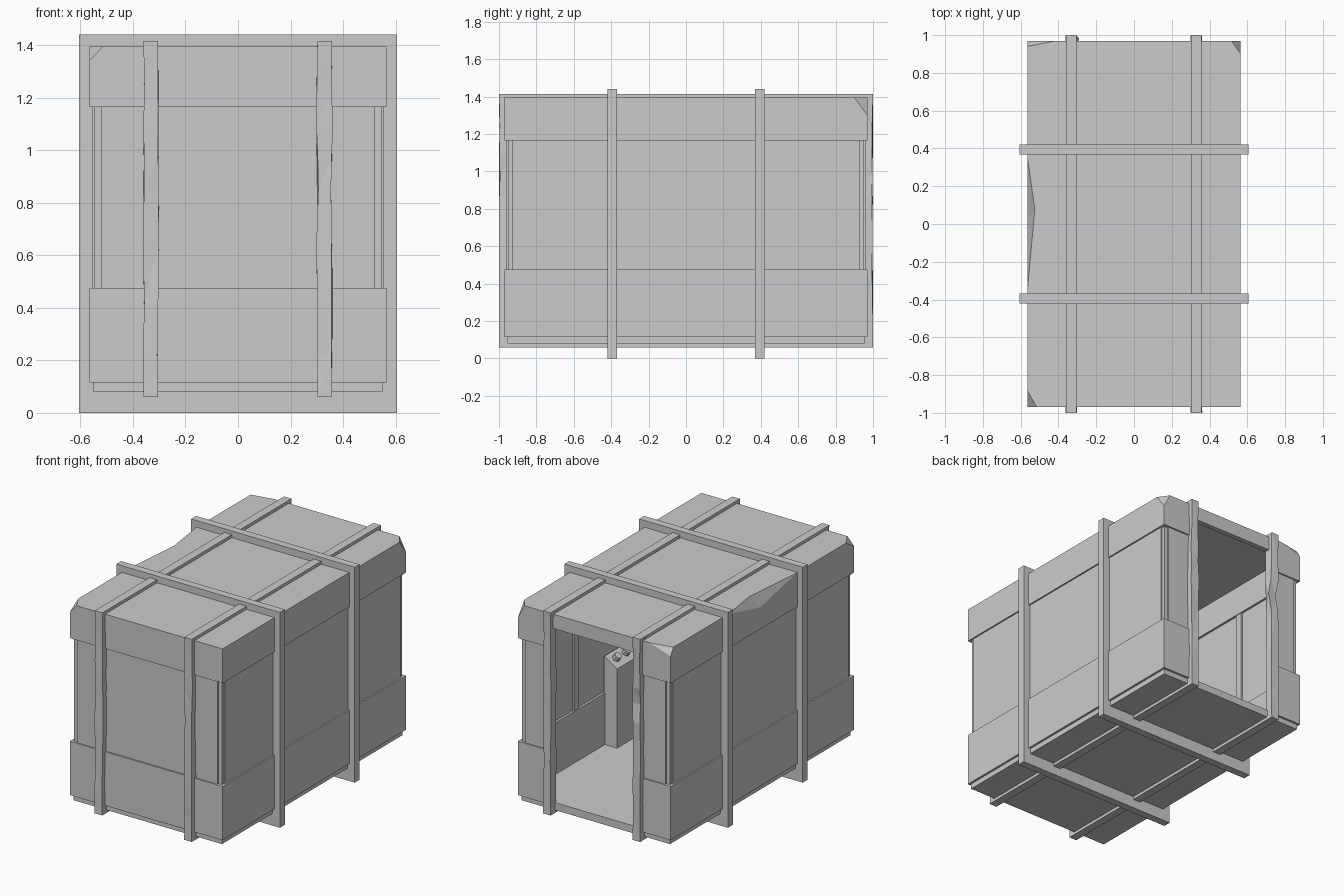
import bpy, bmesh, random
from mathutils import Vector

if "Cube" in bpy.data.objects:
    bpy.data.objects.remove(bpy.data.objects["Cube"])

random.seed(4)
grey = bpy.data.materials.new("plain grey")
grey.diffuse_color = (0.6, 0.6, 0.6, 1)
grey.use_nodes = True
grey.node_tree.nodes["Principled BSDF"].inputs["Base Color"].default_value = grey.diffuse_color


def finish(name, bm):
    bmesh.ops.recalc_face_normals(bm, faces=bm.faces)
    me = bpy.data.meshes.new(name)
    bm.to_mesh(me)
    bm.free()
    me.materials.append(grey)
    ob = bpy.data.objects.new(name, me)
    bpy.context.collection.objects.link(ob)
    return ob


def box_mesh(x0, x1, y0, y1, z0, z1):
    bm = bmesh.new()
    bmesh.ops.create_cube(bm, size=1)
    for v in bm.verts:
        v.co = ((x0 + x1) / 2 + v.co.x * (x1 - x0),
                (y0 + y1) / 2 + v.co.y * (y1 - y0),
                (z0 + z1) / 2 + v.co.z * (z1 - z0))
    return bm


def box(name, *b):
    return finish(name, box_mesh(*b))


def hull(name, pts):
    bm = bmesh.new()
    for p in pts:
        bm.verts.new(p)
    bmesh.ops.convex_hull(bm, input=bm.verts)
    return finish(name, bm)


def cut(ob, cutter):
    cutter.hide_render = True
    m = ob.modifiers.new("cut", 'BOOLEAN')
    m.operation = 'DIFFERENCE'
    m.solver = 'EXACT'
    m.object = cutter
    bpy.context.view_layer.objects.active = ob
    bpy.ops.object.modifier_apply(modifier=m.name)
    bpy.data.objects.remove(cutter)


X, Y, Z = 0.565, 0.97, 1.395      # outer shell
W = 0.31                          # half width of the rear doorway

# Floor slab
box("floor", -0.55, 0.55, -0.955, 0.955, 0.08, 0.13)

# Lower band, open at the back
low = box("lower_band", -X, X, -Y, Y, 0.115, 0.475)
cut(low, box("cutter", -0.53, 0.53, -0.935, 0.935, 0.05, 0.6))
cut(low, box("cutter", -W, W, 0.8, 1.2, 0.05, 0.6))

# Upper band with roof, doorway lintel, chipped corners and dented edge
top = box("roof_band", -X, X, -Y, Y, 1.165, Z)
cut(top, box("cutter", -0.53, 0.53, -0.935, 0.935, 1.0, 1.365))
cut(top, box("cutter", -W, W, 0.8, 1.2, 1.0, 1.30))
chips = [(-1, -1, 0.05, 0.09, 0.055), (1, 1, 0.05, 0.07, 0.095),
         (-1, 1, 0.155, 0.03, 0.05)]
for sx, sy, a, b, c in chips:
    o = Vector((sx * X, sy * Y, Z))
    ends = [o + Vector((-sx * a, 0, 0)), o + Vector((0, -sy * b, 0)),
            o + Vector((0, 0, -c))]
    # enlarge about the chip plane so no cutter face is coplanar
    far = o + Vector((sx * a, sy * b, c))
    ext = [p + (p - q) * 0.5 for p in ends for q in ends if p is not q]
    cut(top, hull("cutter", ext + [far]))
inner, lower = Vector((-0.525, 0.08, Z)), Vector((-X, 0.02, 1.31))
d = inner - lower
cut(top, hull("cutter", [(-X, 0.36, Z), (-X, -0.36, Z), inner + d * 0.2,
                         lower - d * 0.2, (-X - 0.05, 0.05, Z + 0.05)]))

# Recessed middle panels and corner posts
for s, side in ((-1, "left"), (1, "right")):
    a, b = sorted((s * 0.545, s * 0.555))
    box(side + "_panel", a, b, -0.93, 0.93, 0.46, 1.18)
    a, b = sorted((s * W, s * 0.52))
    box(side + "_back_panel", a, b, 0.945, 0.96, 0.46, 1.18)
    for t, end in ((-1, "front"), (1, "back")):
        a, b = sorted((s * 0.50, s * 0.546))
        c, e = sorted((t * 0.91, t * 0.951))
        box(f"{side}_{end}_corner_post", a, b, c, e, 0.46, 1.18)
box("front_panel", -0.52, 0.52, -0.96, -0.945, 0.46, 1.18)

# Crosswise frame hoops
for yc in (-0.395, 0.395):
    y0, y1 = yc - 0.026, yc + 0.026
    for s in (-1, 1):
        a, b = sorted((s * 0.535, s * 0.605))
        box("cross_hoop_post", a, b, y0, y1, 0, 1.44)
    box("cross_hoop_bottom", -0.54, 0.54, y0, y1, 0, 0.085)
    box("cross_hoop_top", -0.54, 0.54, y0, y1, 1.37, 1.44)


# Lengthwise frame hoops with slightly battered uprights
def upright(xc, s, dent):
    a, b = sorted((s * 0.94, s * 1.0))
    bm = box_mesh(xc - 0.028, xc + 0.028, a, b, 0.06, 1.415)
    for z in (0.22, 0.42, 0.65, 0.85, 0.97, 1.08, 1.25):
        bmesh.ops.bisect_plane(bm, geom=bm.verts[:] + bm.edges[:] + bm.faces[:],
                               plane_co=(0, 0, z), plane_no=(0, 0, 1))
    for v in bm.verts:
        if 0.1 < v.co.z < 1.3:
            v.co.x += random.uniform(-0.004, 0.004)
            if abs(v.co.y) > 0.97:
                v.co.y -= s * random.uniform(0, 0.005)
                if dent and abs(v.co.z - 0.97) < 0.02:
                    v.co.x += 0.012
                    v.co.y -= s * 0.015
    bmesh.ops.triangulate(bm, faces=bm.faces)
    finish("long_hoop_post", bm)


for xc in (-0.332, 0.33):
    for s in (-1, 1):
        upright(xc, s, xc < 0 and s > 0)
    box("long_hoop_bottom", xc - 0.028, xc + 0.028, -0.95, 0.95, 0.06, 0.1)
    box("long_hoop_top", xc - 0.028, xc + 0.028, -0.95, 0.95, 1.37, 1.415)

# Control box on the right inner wall, sloping top with knobs
hull("control_box", [(x, y, z) for y in (-0.15, 0.1)
                     for x, z in ((0.44, 0.12), (0.44, 0.66), (0.535, 0.12), (0.535, 0.72))])
for y in (0.04, -0.06):
    bm = bmesh.new()
    bmesh.ops.create_cone(bm, cap_ends=True, segments=8, radius1=0.025,
                          radius2=0.025, depth=0.05)
    rot = Vector((-0.06, 0, 0.095)).to_track_quat('Z', 'Y')
    for v in bm.verts:
        v.co = rot @ v.co + Vector((0.485, y, 0.70))
    finish("knob", bm)
